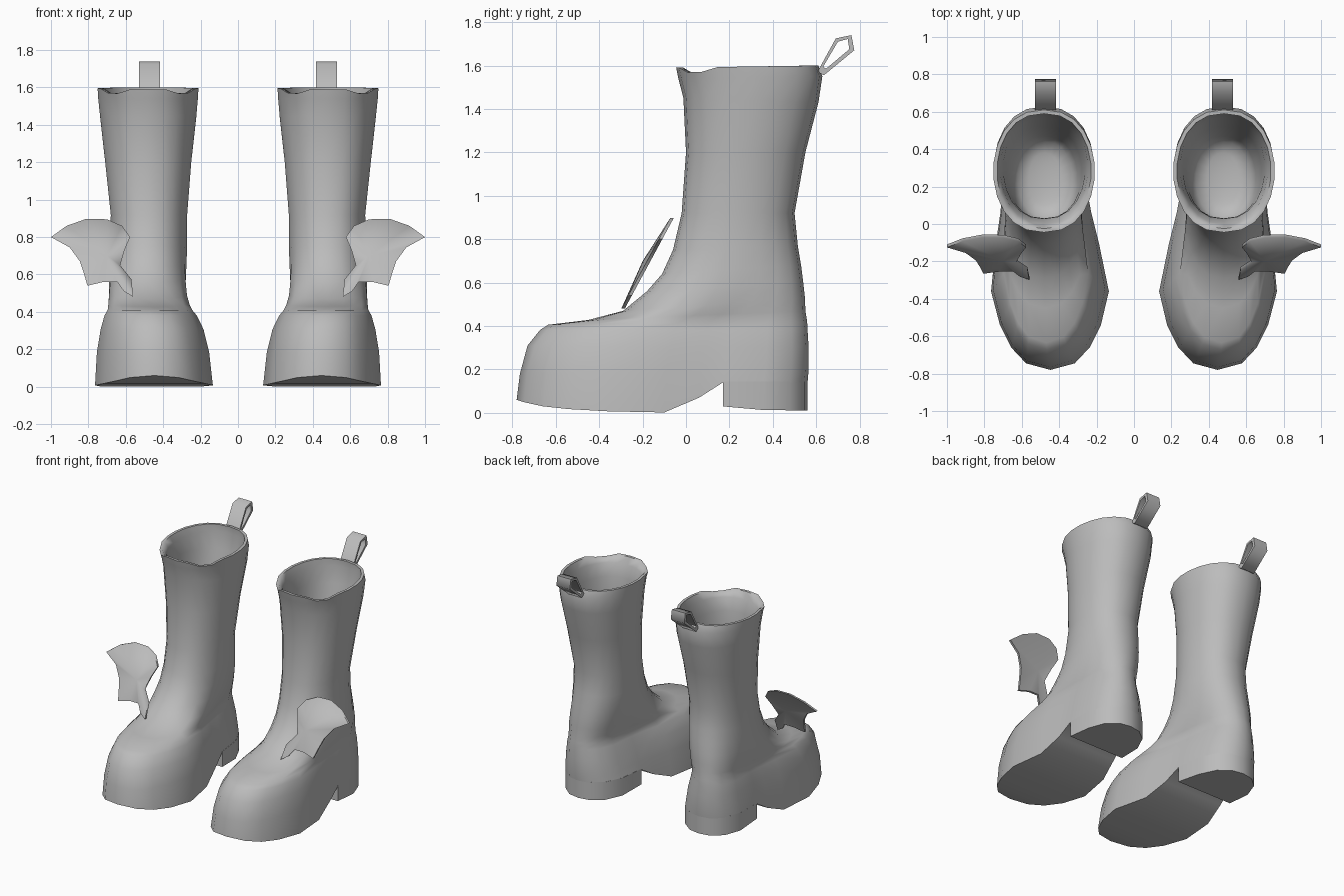
import bpy, bmesh, math

cube = bpy.data.objects.get("Cube")
if cube:
    bpy.data.objects.remove(cube, do_unlink=True)

grey = bpy.data.materials.new("plain grey")
grey.use_nodes = True
grey.diffuse_color = (0.5, 0.5, 0.5, 1)
grey.node_tree.nodes["Principled BSDF"].inputs["Base Color"].default_value = (0.5, 0.5, 0.5, 1)


def lerp(a, b, t):
    return a + (b - a) * t


def finish(bm, name, angle):
    bmesh.ops.recalc_face_normals(bm, faces=bm.faces)
    me = bpy.data.meshes.new(name)
    bm.to_mesh(me)
    bm.free()
    ob = bpy.data.objects.new(name, me)
    bpy.context.collection.objects.link(ob)
    me.materials.append(grey)
    bpy.ops.object.select_all(action='DESELECT')
    ob.select_set(True)
    bpy.context.view_layer.objects.active = ob
    bpy.ops.object.shade_smooth_by_angle(angle=math.radians(angle))


def bridge(bm, a, b):
    n = len(a)
    for i in range(n):
        j = (i + 1) % n
        bm.faces.new((a[i], a[j], b[j], b[i]))


# Half outlines from front to back: (share of length, share of half width)
FOOT_Y = [-.78, -.745, -.66, -.54, -.36, -.10, .06, .17, .36, .48, .545, .56]
FOOT_W = [0, .13, .21, .27, .315, .275, .243, .228, .215, .165, .085, 0]
FOOT = [((y + .78) / 1.34, w / .315) for y, w in zip(FOOT_Y, FOOT_W)]
N = len(FOOT)
SHAFT = [((1 - math.cos(math.pi * i / (N - 1))) / 2,
          math.sin(math.pi * i / (N - 1)) ** .85) for i in range(N)]

# Sole underside: (y, z)
SOLE = [(-.78, .06), (-.70, .035), (-.55, .018), (-.3, .004), (-.1, .002), (.06, .07), (.17, .14), (.6, .14)]

# Rings: shaft share, front y, front z, back y, back z, half width, centre x
RINGS = [
    (0, -.765, .18, .565, .20, .300, .452),
    (0, -.73, .31, .565, .30, .275, .457),
    (.03, -.672, .382, .56, .38, .247, .465),
    (.12, -.635, .406, .558, .42, .228, .469),
    (.3, -.45, .428, .55, .47, .222, .475),
    (.55, -.29, .47, .548, .53, .217, .480),
    (.75, -.18, .56, .54, .60, .213, .481),
    (.9, -.11, .64, .53, .68, .209, .479),
    (1, -.06, .75, .515, .77, .207, .477),
    (1, -.02, .92, .50, .92, .206, .476),
    (1, 0, 1.2, .55, 1.2, .232, .480),
    (1, -.012, 1.45, .61, 1.43, .259, .480),
    (1, -.035, 1.54, .628, 1.55, .269, .481),
    (1, -.045, 1.59, .61, 1.60, .272, .481),
]

# Hollow inside, narrowing to a rounded floor: ring, inset
INSIDE = [
    (RINGS[-2], .035), (RINGS[-3], .04), (RINGS[-4], .03), (RINGS[-5], .03),
    ((1, -.02, .86, .50, .86, .206, .476), .06),
    ((1, -.02, .83, .50, .83, .206, .476), .12),
]


def sole_z(y):
    for (y0, z0), (y1, z1) in zip(SOLE, SOLE[1:]):
        if y <= y1:
            return lerp(z0, z1, (y - y0) / (y1 - y0))
    return SOLE[-1][1]


def ring_points(ring, s, inset=0.0):
    f, yf, zf, yb, zb, w, cx = ring
    yf, yb, w = yf + inset, yb - inset, w - inset
    half = []
    for (t0, w0), (t1, w1) in zip(FOOT, SHAFT):
        t = lerp(t0, t1, f)
        # the back of the foot swings outwards
        mid = cx + (1 - f) * .07 * max(0, t - .28)
        half.append((mid, lerp(w0, w1, f) * w, lerp(yf, yb, t), lerp(zf, zb, t)))
    pts = [(m + x, y, z) for m, x, y, z in half]
    pts += [(m - x, y, z) for m, x, y, z in half[-2:0:-1]]
    return [(x * s, y, z) for x, y, z in pts]


def strip_cap(bm, vs):
    """Close a mirrored ring with strips running across it."""
    n = len(vs)
    for i in range(n // 2):
        quad = [vs[i], vs[i + 1], vs[(n - i - 1) % n], vs[(n - i) % n]]
        bm.faces.new(list(dict.fromkeys(quad)))


def make_boot(s, side):
    # Sole, foot and hollow shaft
    bm = bmesh.new()
    base = [(x, y, sole_z(y)) for x, y, z in ring_points((0, -.78, 0, .56, 0, .315, .447), s)]
    rim = ring_points(RINGS[-1], s, .02)
    loops = [base] + [ring_points(r, s) for r in RINGS] + [rim]
    for loop in loops[-2:]:      # shallow dips beside the front point
        for i in (2, 3, -2, -3):
            x, y, z = loop[i]
            loop[i] = (x, y, z - .022)
    loops += [ring_points(r, s, inset) for r, inset in INSIDE]
    vs = [[bm.verts.new(p) for p in loop] for loop in loops]
    for a, b in zip(vs, vs[1:]):
        bridge(bm, a, b)
    strip_cap(bm, vs[0])
    strip_cap(bm, vs[-1])
    finish(bm, side + "_boot", 62)

    # Heel block under the back of the sole
    bm = bmesh.new()
    outline = [(x, y) for x, y, z in base if y > .165]
    low = [bm.verts.new((x, y, .03 - .018 * min(1, (y - .17) / .2))) for x, y in outline]
    top = [bm.verts.new((x, y, .145)) for x, y in outline]
    bridge(bm, low, top)
    bm.faces.new(low)
    bm.faces.new(top)
    finish(bm, side + "_heel", 50)

    # Pull loop at the back of the rim
    outer = [(.605, 1.57), (.635, 1.555), (.775, 1.67), (.762, 1.74), (.69, 1.725)]
    inner = [(.632, 1.595), (.645, 1.585), (.752, 1.675), (.745, 1.722), (.70, 1.71)]
    bm = bmesh.new()
    sides = [[[bm.verts.new((x * s, y, z)) for y, z in loop] for loop in (outer, inner)]
             for x in (.417, .528)]
    (o0, i0), (o1, i1) = sides
    for a, b in ((o0, o1), (o1, i1), (i1, i0), (i0, o0)):
        bridge(bm, a, b)
    finish(bm, side + "_pull_loop", 75)

    # Wing leaning back from the instep, domed towards the front
    edge = [(1.0, .80), (.917, .86), (.81, .898), (.70, .895), (.62, .86), (.577, .80),
            (.607, .73), (.63, .65), (.57, .575), (.56, .48), (.61, .51), (.645, .56),
            (.72, .56), (.805, .54), (.825, .61), (.845, .67), (.90, .745)]
    bm = bmesh.new()
    faces = []
    for off, bulge in ((-.008, -.02), (.008, -.012)):
        loop = [bm.verts.new((x * s, -.29 + (z - .48) * .54 + off, z)) for x, z in edge]
        hub = bm.verts.new((.70 * s, -.29 + .22 * .54 + off + bulge, .70))
        for i in range(len(loop)):
            bm.faces.new((hub, loop[i], loop[(i + 1) % len(loop)]))
        faces.append(loop)
    bridge(bm, *faces)
    finish(bm, side + "_wing", 60)


for s, side in ((1, "left"), (-1, "right")):
    make_boot(s, side)
